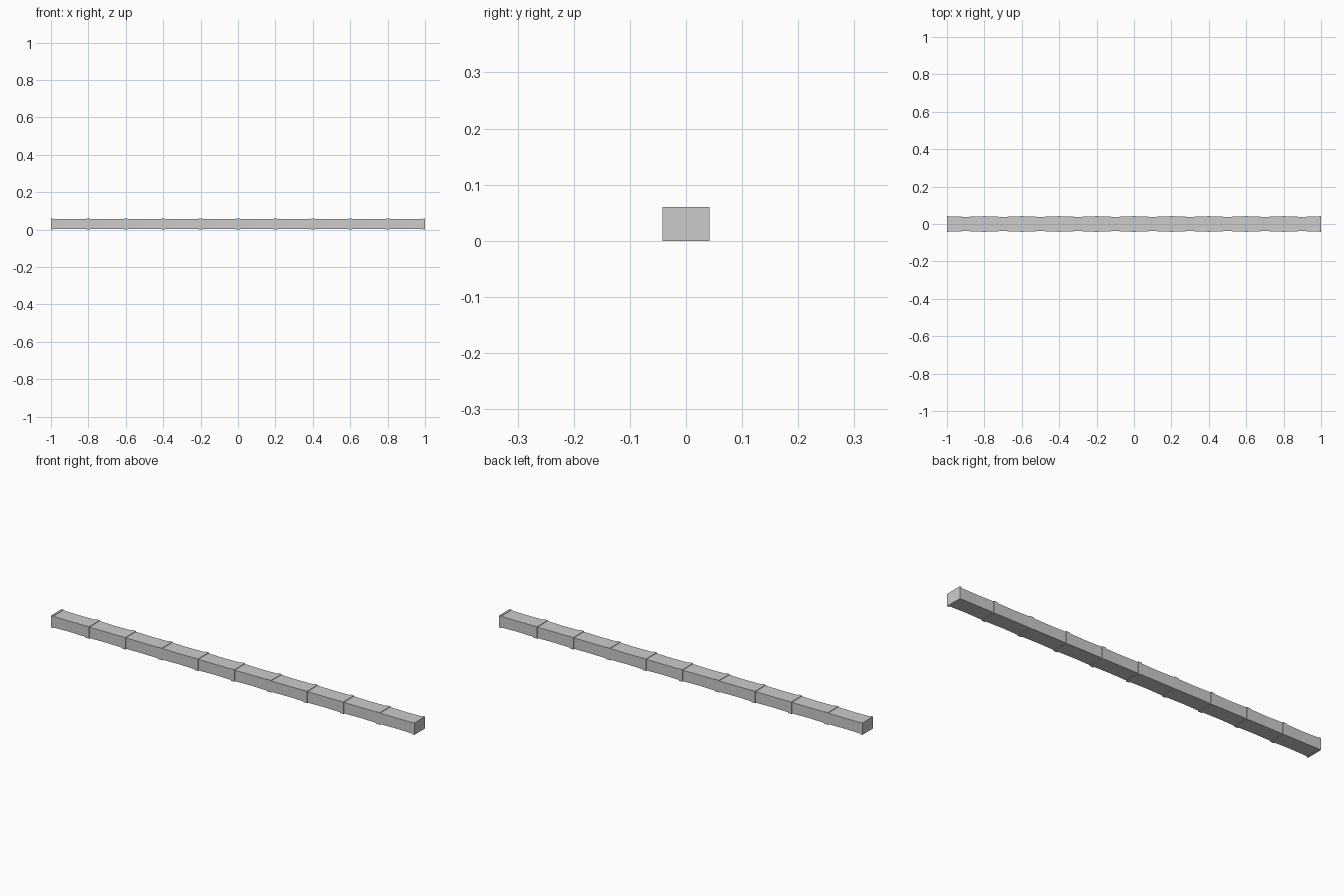
import bpy, bmesh

if "Cube" in bpy.data.objects:
    bpy.data.objects.remove(bpy.data.objects["Cube"])

PITCH = 0.2          # spacing of the raised bands
BAND = 0.01          # half thickness of a band
HY, HZ = 0.042, 0.03  # outer half width and half height


def loft(name, sections):
    """Skin rectangular sections given as (x, inset) along the bar."""
    bm = bmesh.new()
    rings = []
    for x, inset in sections:
        y, z = HY - inset, HZ - inset
        rings.append([bm.verts.new((x, sy * y, HZ + sz * z))
                      for sy, sz in ((-1, -1), (1, -1), (1, 1), (-1, 1))])
    for a, b in zip(rings, rings[1:]):
        for i in range(4):
            j = (i + 1) % 4
            bm.faces.new((a[i], a[j], b[j], b[i]))
    bm.faces.new(rings[0])
    bm.faces.new(rings[-1])
    bmesh.ops.recalc_face_normals(bm, faces=bm.faces[:])
    mesh = bpy.data.meshes.new(name)
    bm.to_mesh(mesh)
    bm.free()
    obj = bpy.data.objects.new(name, mesh)
    bpy.context.collection.objects.link(obj)
    return obj


# One continuous bar: slim, slightly waisted spans between raised square bands
sections = []
for i in range(11):
    c = -1 + PITCH * i
    lo, hi = max(c - BAND, -1), min(c + BAND, 1)
    if i > 0:
        sections += [(c - PITCH / 2, 0.0035), (lo, 0.0025)]
    sections += [(lo, 0), (hi, 0)]
    if i < 10:
        sections.append((hi, 0.0025))
loft("banded_bar", sections)
